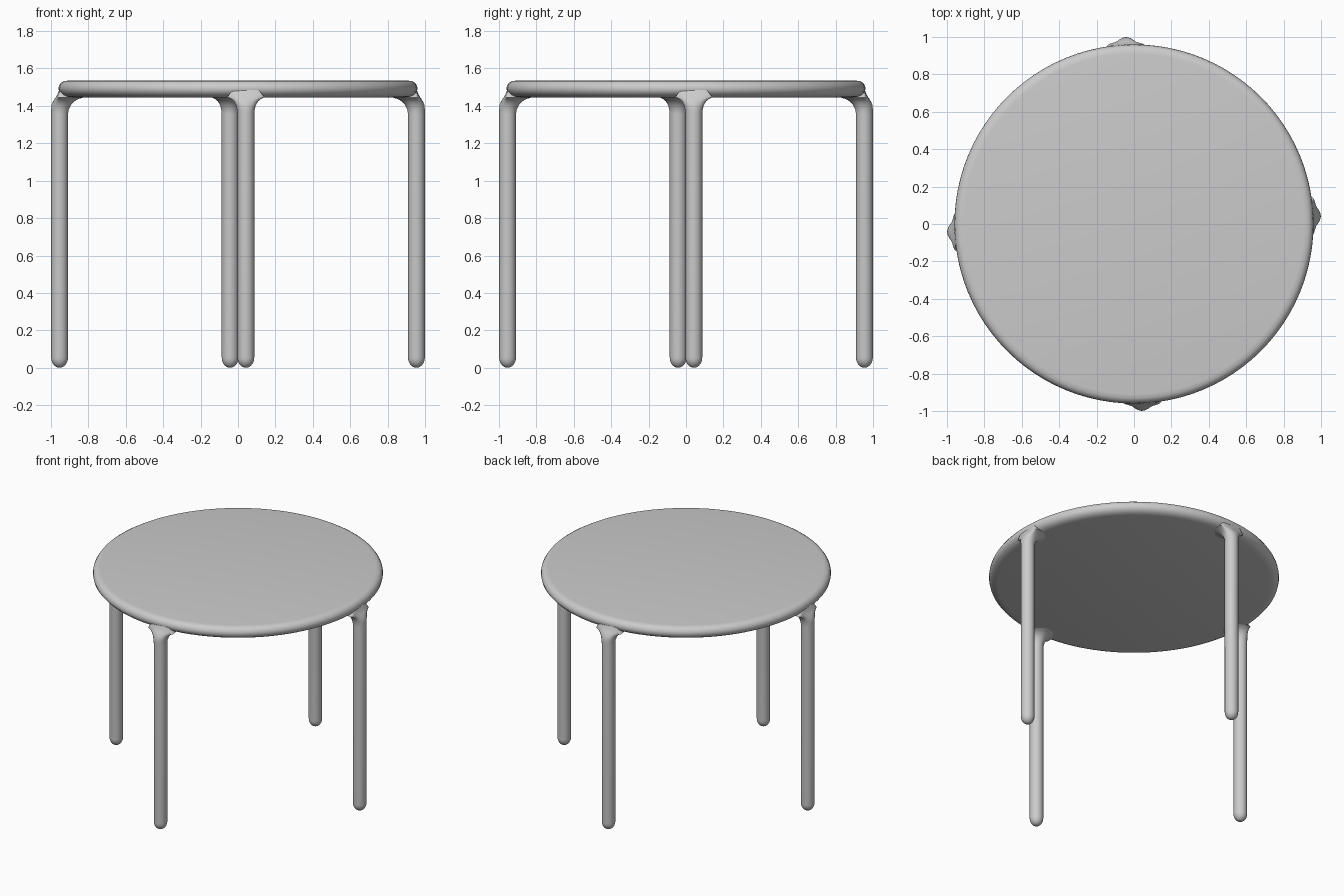
import bpy, bmesh, math

if "Cube" in bpy.data.objects:
    bpy.data.objects.remove(bpy.data.objects["Cube"])

grey = bpy.data.materials.new("light grey")
grey.diffuse_color = (0.6, 0.6, 0.6, 1)
grey.use_nodes = True
grey.node_tree.nodes["Principled BSDF"].inputs["Base Color"].default_value = grey.diffuse_color


def loft(name, rings, sides):
    """Skin rings given as (z, centre_x, centre_y, x_in, x_out, half_width)."""
    bm = bmesh.new()
    loops = []
    for z, cx, cy, r_in, r_out, half in rings:
        loop = []
        for i in range(sides):
            a = 2 * math.pi * i / sides
            rx = r_out if math.cos(a) > 0 else r_in
            loop.append(bm.verts.new((cx + rx * math.cos(a), cy + half * math.sin(a), z)))
        loops.append(loop)
    for low, high in zip(loops, loops[1:]):
        for i in range(sides):
            j = (i + 1) % sides
            bm.faces.new((low[i], low[j], high[j], high[i]))
    bm.faces.new(loops[0][::-1])
    bm.faces.new(loops[-1])
    mesh = bpy.data.meshes.new(name)
    bm.to_mesh(mesh)
    bm.free()
    mesh.materials.append(grey)
    obj = bpy.data.objects.new(name, mesh)
    bpy.context.collection.objects.link(obj)
    bpy.ops.object.select_all(action='DESELECT')
    obj.select_set(True)
    bpy.context.view_layer.objects.active = obj
    bpy.ops.object.shade_smooth_by_angle(angle=math.radians(40))
    return obj


# Round top with a soft rim
rim = [(0.90, 1.445), (0.925, 1.45), (0.943, 1.46), (0.956, 1.475), (0.96, 1.492),
       (0.957, 1.508), (0.947, 1.523), (0.932, 1.532), (0.91, 1.535)]
loft("table_top", [(z, 0, 0, r, r, r) for r, z in rim], 96)

# Leg: rounded foot, straight shaft, flared shoulder blending into the top
LEG_X, LEG_Y, R = 0.954, 0.042, 0.045
rings = []
for k in range(1, 8):
    a = math.pi / 2 * k / 7
    r = R * math.sin(a)
    rings.append((0.055 * (1 - math.cos(a)), LEG_X, LEG_Y, r, r, r))
shoulder = [(1.355, R, R, R), (1.38, 0.049, R, 0.047), (1.405, 0.061, 0.043, 0.054),
            (1.425, 0.08, 0.034, 0.066), (1.438, 0.103, 0.026, 0.082),
            (1.446, 0.133, 0.02, 0.1), (1.462, 0.133, 0.011, 0.088),
            (1.485, 0.11, 0.002, 0.07)]
rings += [(z, LEG_X, LEG_Y, a, b, h) for z, a, b, h in shoulder]

for i, side in enumerate(("right", "back", "left", "front")):
    leg = loft(side + "_leg", rings, 24)
    leg.rotation_euler.z = i * math.pi / 2
